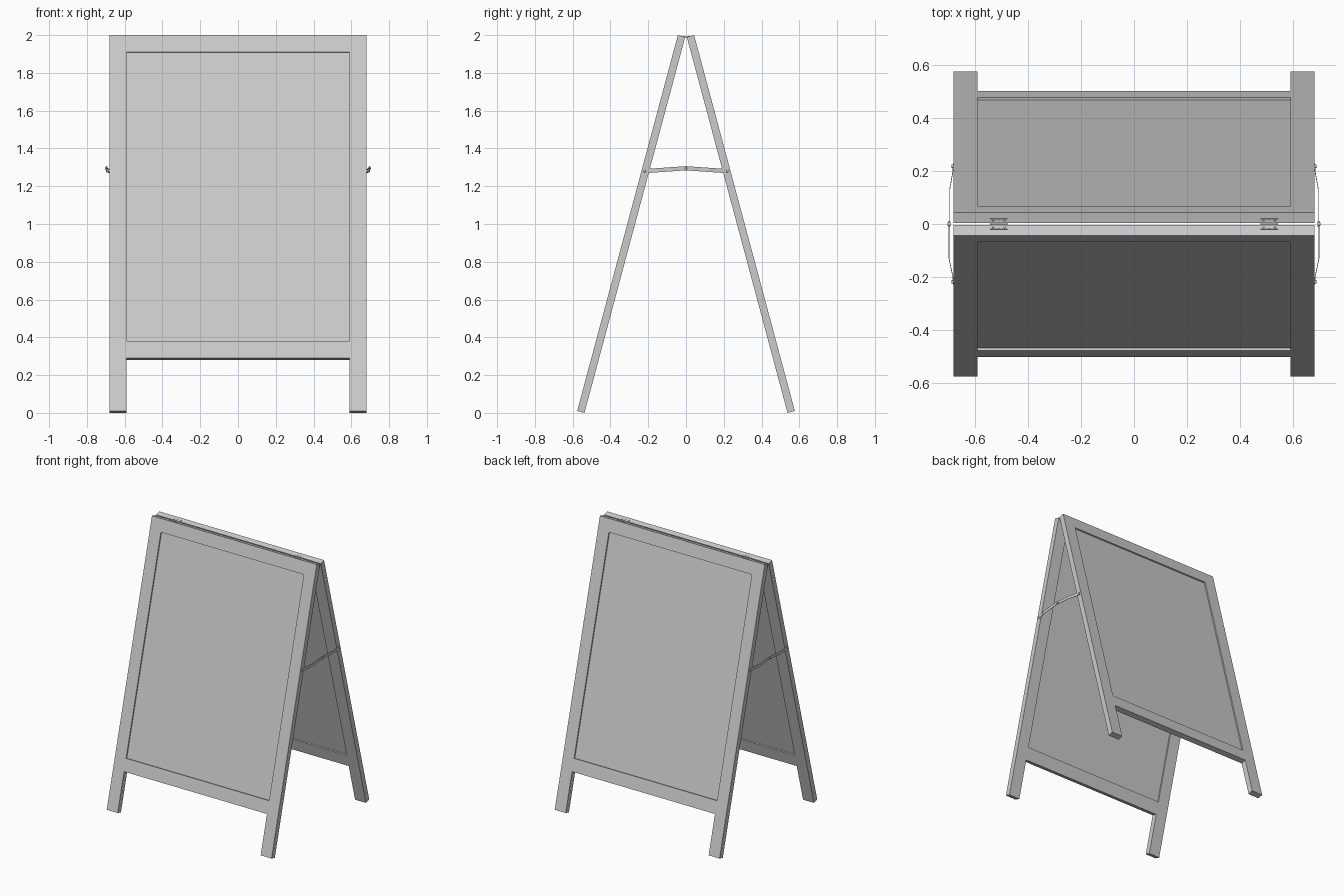
import bpy, bmesh, math
from mathutils import Matrix, Vector

if "Cube" in bpy.data.objects:
    bpy.data.objects.remove(bpy.data.objects["Cube"])

TILT = math.radians(15)
W, BAR, THICK = 0.68, 0.09, 0.04
LENGTH = (2 - THICK * math.sin(TILT)) / math.cos(TILT)
OUT_Y = 0.043          # outer top edge of each panel


def finish(name, bm, matrix=None):
    if matrix is not None:
        bm.transform(matrix)
    bmesh.ops.recalc_face_normals(bm, faces=bm.faces)
    me = bpy.data.meshes.new(name)
    bm.to_mesh(me)
    bm.free()
    ob = bpy.data.objects.new(name, me)
    bpy.context.collection.objects.link(ob)
    return ob


def thicken(bm, offset):
    ext = bmesh.ops.extrude_face_region(bm, geom=bm.faces[:], use_keep_orig=True)
    verts = [g for g in ext["geom"] if isinstance(g, bmesh.types.BMVert)]
    bmesh.ops.translate(bm, verts=verts, vec=offset)


def box(name, lo, hi, matrix):
    bm = bmesh.new()
    bmesh.ops.create_cube(bm, size=1)
    lo, hi = Vector(lo), Vector(hi)
    for v in bm.verts:
        v.co = Vector([lo[i] + (v.co[i] + 0.5) * (hi[i] - lo[i]) for i in range(3)])
    return finish(name, bm, matrix)


def cylinder(name, p0, p1, r0, r1, matrix=None, seg=16):
    p0, p1 = Vector(p0), Vector(p1)
    rot = (p1 - p0).to_track_quat('Z', 'Y').to_matrix().to_4x4()
    m = Matrix.Translation((p0 + p1) / 2) @ rot
    bm = bmesh.new()
    bmesh.ops.create_cone(bm, cap_ends=True, segments=seg, radius1=r0, radius2=r1,
                          depth=(p1 - p0).length, matrix=m)
    return finish(name, bm, matrix)


def frame(name, matrix):
    # one-piece frame with legs, made of cells around the board opening
    xs = [-W, -W + BAR, W - BAR, W]
    zs = [0, -0.093, -1.677, -1.77, -LENGTH]
    bm = bmesh.new()
    grid = [[bm.verts.new((x, 0, z)) for x in xs] for z in zs]
    for r in range(4):
        for c in range(3):
            if not (c == 1 and r in (1, 3)):
                bm.faces.new((grid[r][c], grid[r][c + 1], grid[r + 1][c + 1], grid[r + 1][c]))
    thicken(bm, (0, THICK, 0))
    bmesh.ops.recalc_face_normals(bm, faces=bm.faces)
    finish(name, bm, matrix)


def link(name, side, sign, inset):
    # flat rounded stay arm, bent outward from the leg towards the centre joint
    start, end = Vector((0.218, 1.28)), Vector((0, 1.295))
    axis = (end - start).normalized()
    perp = Vector((-axis.y, axis.x))
    total, r = (end - start).length, 0.011
    caps = [(-r * math.cos(a), r * math.sin(a)) for a in
            [math.radians(d) for d in (8, 30, 60, 90)]]
    stations = caps + [(0.02, r), (0.088, r)] + [(total - l, h) for l, h in reversed(caps)]
    bm = bmesh.new()
    rows = []
    for l, h in stations:
        t = min(max((l - 0.015) / 0.073, 0), 1)
        x = 0.681 + (0.0155 - inset) * t
        row = []
        for s in (-1, 1):
            p = start + axis * l + perp * h * s
            row.append(bm.verts.new((side * x, sign * p.x, p.y)))
        rows.append(row)
    for a, b in zip(rows, rows[1:]):
        bm.faces.new((a[0], a[1], b[1], b[0]))
    thicken(bm, (side * 0.0025, 0, 0))
    finish(name, bm)


for label, sign, turn in (("front", -1, 0), ("back", 1, math.pi)):
    # panel: local y runs inward, local z runs up the slope
    m = (Matrix.Rotation(turn, 4, 'Z') @ Matrix.Translation((0, -OUT_Y, 2))
         @ Matrix.Rotation(-TILT, 4, 'X'))
    frame(label + "_frame", m)
    box(label + "_board", (-W + BAR - 0.002, 0.01, -1.679), (W - BAR + 0.002, 0.03, -0.091), m)
    # hinge leaves and screws on the top edge
    for hx in (-0.51, 0.51):
        box(label + "_hinge_leaf", (hx - 0.033, 0.024, -0.001), (hx + 0.033, 0.041, 0.0015), m)
        for dx in (-0.022, 0, 0.022):
            cylinder(label + "_hinge_screw", (hx + dx, 0.031, 0.001),
                     (hx + dx, 0.031, 0.003), 0.004, 0.003, m, 10)
    # stay arms and leg rivets
    for side in (-1, 1):
        link(label + "_stay_arm", side, sign, 0.0 if sign < 0 else 0.0026)
        cylinder("stay_leg_rivet", (side * 0.675, sign * 0.218, 1.28),
                 (side * 0.688, sign * 0.218, 1.28), 0.009, 0.006)

# hinge barrels
for hx in (-0.51, 0.51):
    cylinder("hinge_barrel", (hx - 0.033, 0, 1.991), (hx + 0.033, 0, 1.991), 0.0045, 0.0045)

# centre joint rivets of the stays
for side in (-1, 1):
    cylinder("stay_centre_rivet", (side * 0.692, 0, 1.295), (side * 0.703, 0, 1.295), 0.009, 0.006)
